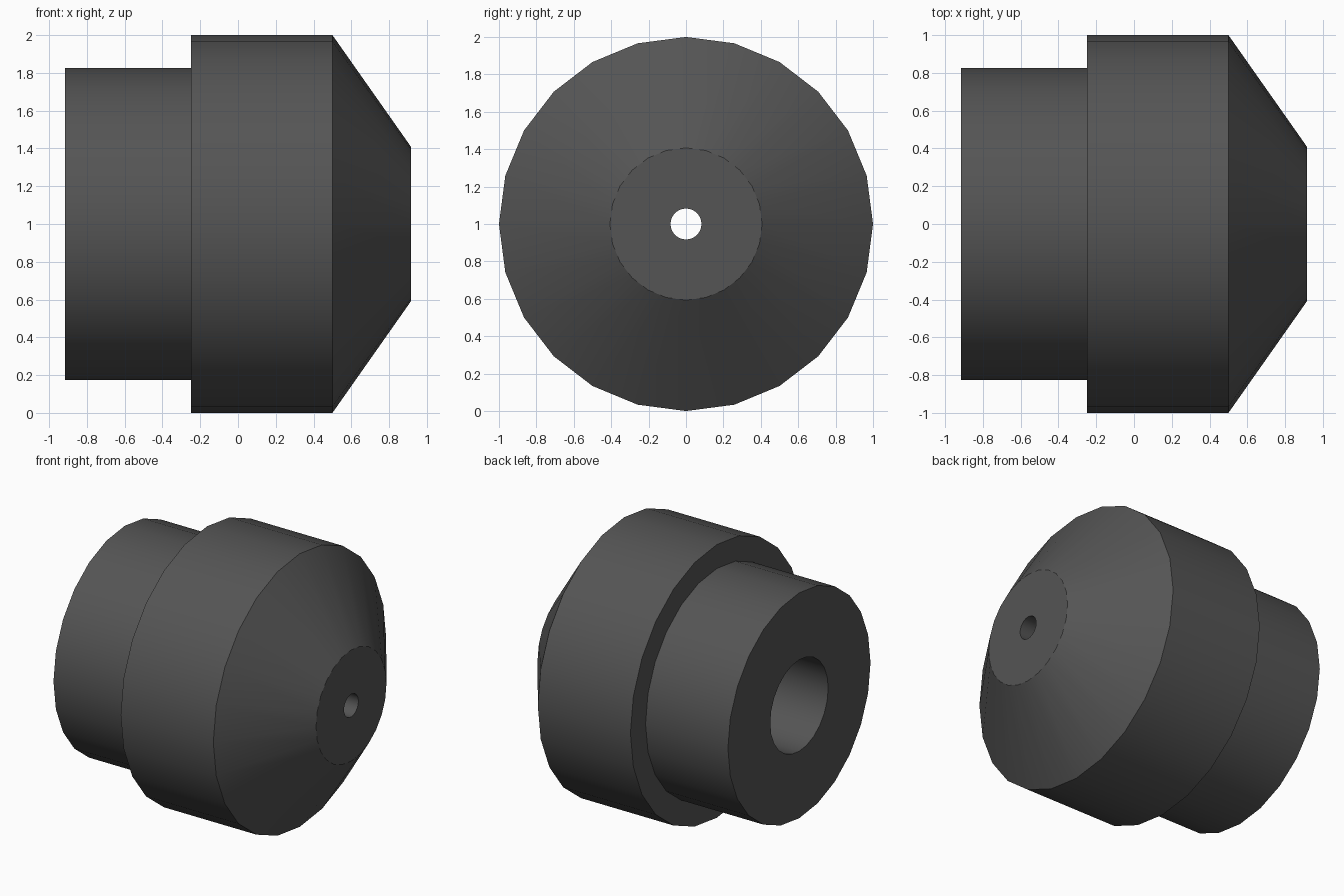
import bpy, bmesh, math

if "Cube" in bpy.data.objects:
    bpy.data.objects.remove(bpy.data.objects["Cube"])

SIDES = 24

# Closed half-section (x along axis, radius): outside then stepped bore
PROFILE = [
    (-0.917, 0.335), (-0.917, 0.825), (-0.25, 0.825), (-0.25, 1.0),
    (0.5, 1.0), (0.917, 0.407), (0.917, 0.083),
    (0.6, 0.083), (0.42, 0.335),
]


def lathe_x(name, profile, sides):
    bm = bmesh.new()
    rings = []
    for x, r in profile:
        ring = []
        for i in range(sides):
            a = 2 * math.pi * i / sides
            ring.append(bm.verts.new((x, r * math.cos(a), r * math.sin(a))))
        rings.append(ring)
    for k, ring in enumerate(rings):
        nxt = rings[(k + 1) % len(rings)]
        for i in range(sides):
            j = (i + 1) % sides
            bm.faces.new((ring[i], ring[j], nxt[j], nxt[i]))
    bmesh.ops.recalc_face_normals(bm, faces=bm.faces)
    mesh = bpy.data.meshes.new(name)
    bm.to_mesh(mesh)
    bm.free()
    obj = bpy.data.objects.new(name, mesh)
    bpy.context.collection.objects.link(obj)
    return obj


# Nozzle body: collar, wide barrel, tapered tip
nozzle = lathe_x("nozzle_body", PROFILE, SIDES)
nozzle.location.z = 1.0
bpy.context.view_layer.objects.active = nozzle
nozzle.select_set(True)
bpy.ops.object.shade_smooth_by_angle(angle=math.radians(30))

# Dark grey finish
mat = bpy.data.materials.new("dark_grey")
mat.diffuse_color = (0.09, 0.09, 0.09, 1)
mat.use_nodes = True
mat.node_tree.nodes["Principled BSDF"].inputs["Base Color"].default_value = mat.diffuse_color
nozzle.data.materials.append(mat)
